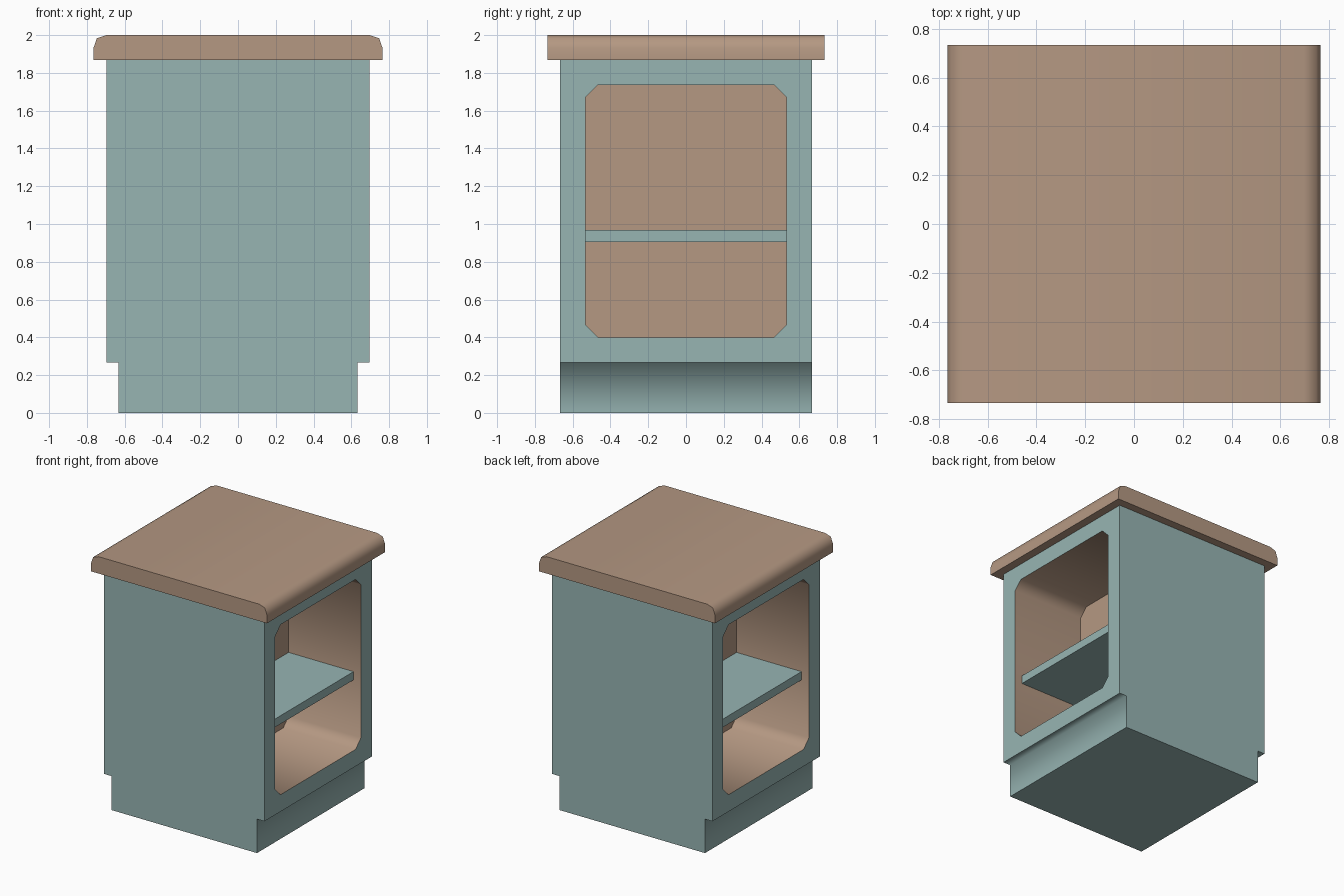
import bpy, bmesh

cube = bpy.data.objects.get("Cube")
if cube:
    bpy.data.objects.remove(cube, do_unlink=True)


def material(name, rgb):
    mat = bpy.data.materials.new(name)
    mat.use_nodes = True
    mat.diffuse_color = (*rgb, 1)
    mat.node_tree.nodes["Principled BSDF"].inputs["Base Color"].default_value = (*rgb, 1)
    return mat


TEAL = material("soft teal paint", (0.31, 0.46, 0.45))
WOOD = material("light brown wood", (0.46, 0.315, 0.225))


def finish(bm, name, mats):
    bmesh.ops.recalc_face_normals(bm, faces=bm.faces)
    mesh = bpy.data.meshes.new(name)
    bm.to_mesh(mesh)
    bm.free()
    for mat in mats:
        mesh.materials.append(mat)
    obj = bpy.data.objects.new(name, mesh)
    bpy.context.collection.objects.link(obj)
    return obj


def extrude_profile(profile, half_depth, open_sides=(), flat_sides=()):
    """Extrude an x-z outline along y; returns the mesh and its two end rings."""
    bm = bmesh.new()
    front, back = ([bm.verts.new((x, y, z)) for x, z in profile]
                   for y in (-half_depth, half_depth))
    bm.faces.new(front)
    bm.faces.new(back)
    n = len(profile)
    for i in range(n):
        if i not in open_sides:
            j = (i + 1) % n
            face = bm.faces.new((front[i], front[j], back[j], back[i]))
            face.smooth = i not in flat_sides
    return bm, front, back


# Main sizes
BODY_X, BODY_Y, TOE_X = 0.697, 0.667, 0.632
TOE_Z, BODY_Z = 0.267, 1.867
HOLE_Y, HOLE_LOW, HOLE_HIGH, CHAMFER = 0.533, 0.4, 1.737, 0.067
DIVIDER = 0.067

# Cabinet body with a toe recess, left open at both x ends for the frames
right_half = [(TOE_X, 0), (TOE_X, TOE_Z), (BODY_X, TOE_Z), (BODY_X, BODY_Z)]
outline = right_half + [(-x, z) for x, z in reversed(right_half)]
bm, front, back = extrude_profile(outline, BODY_Y, open_sides=(2, 4), flat_sides=(3, 7))

# Face frames, chamfered wood cavities and the central divider
for side, low, high in ((1, 2, 3), (-1, 5, 4)):
    corners = [front[low], back[low], back[high], front[high]]
    y, a, b, c = HOLE_Y, HOLE_LOW, HOLE_HIGH, CHAMFER
    octagon = [(-y, a + c), (-y + c, a), (y - c, a), (y, a + c),
               (y, b - c), (y - c, b), (-y + c, b), (-y, b - c)]
    rim = [bm.verts.new((side * BODY_X, *p)) for p in octagon]
    deep = [bm.verts.new((side * DIVIDER, *p)) for p in octagon]
    for i in range(4):
        nxt = (i + 1) % 4
        bm.faces.new((corners[i], rim[2 * i], rim[2 * i + 1]))
        bm.faces.new((corners[i], rim[2 * i + 1], rim[2 * nxt], corners[nxt]))
    for i in range(8):
        j = (i + 1) % 8
        wall = bm.faces.new((rim[i], rim[j], deep[j], deep[i]))
        wall.smooth = True
        wall.material_index = 1
    bm.faces.new(deep).material_index = 1
finish(bm, "cabinet_body", (TEAL, WOOD))

# Countertop with rounded long edges
edge = [(0.765, BODY_Z), (0.765, 1.932), (0.747, 1.983), (0.697, 2.0)]
profile = edge + [(-x, z) for x, z in reversed(edge)]
bm, _, _ = extrude_profile(profile, 0.733, flat_sides=(len(profile) - 1,))
finish(bm, "countertop", (WOOD,))

# One shelf on each side of the divider
for name, side in (("left_shelf", 1), ("right_shelf", -1)):
    bm = bmesh.new()
    bmesh.ops.create_cube(bm, size=1)
    bmesh.ops.scale(bm, vec=(TOE_X - DIVIDER, 2 * HOLE_Y, 0.065), verts=bm.verts)
    bmesh.ops.translate(bm, vec=(side * (TOE_X + DIVIDER) / 2, 0, 0.936), verts=bm.verts)
    finish(bm, name, (TEAL,))
